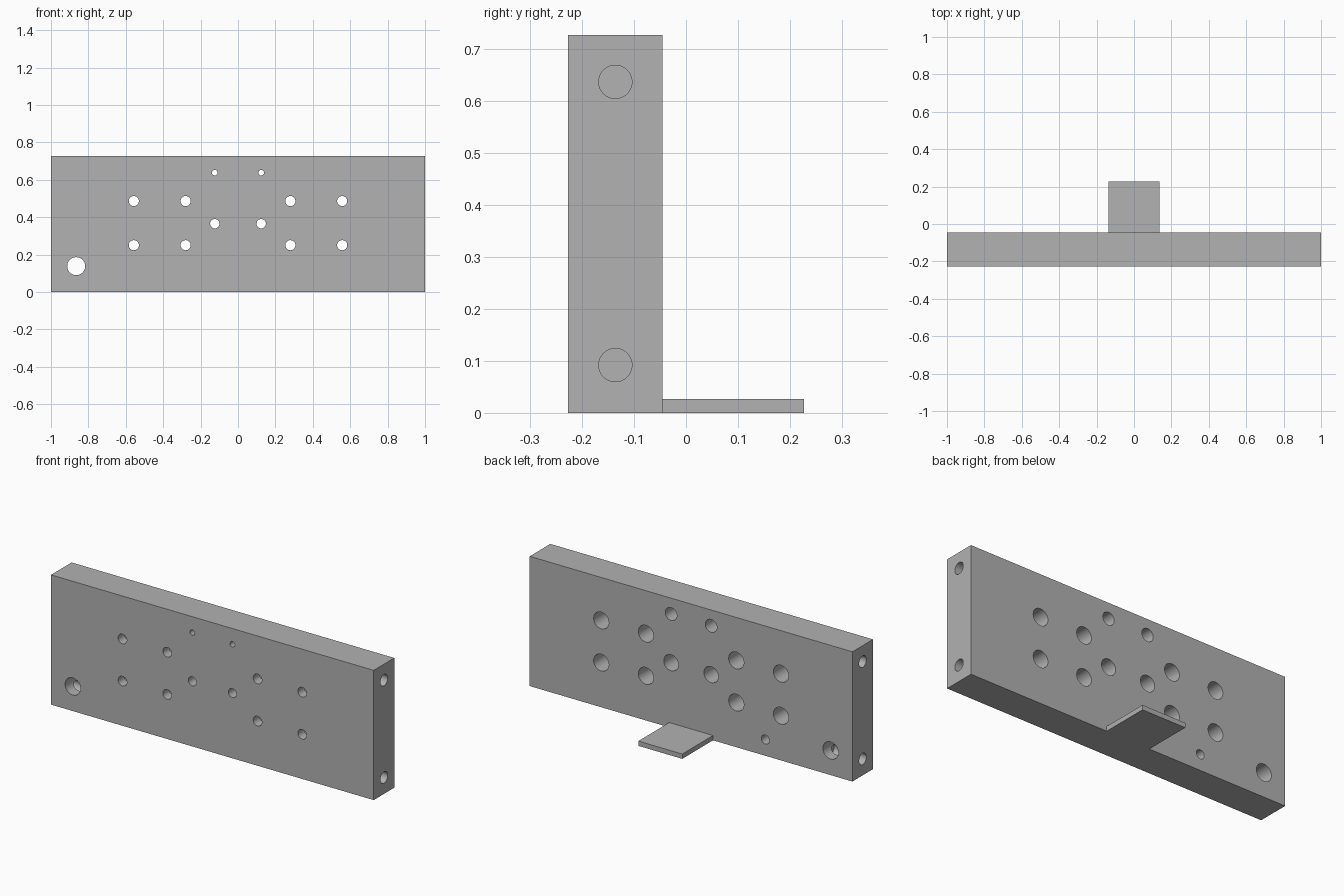
import bpy
import math
from mathutils import Vector

cube = bpy.data.objects.get("Cube")
if cube:
    bpy.data.objects.remove(cube, do_unlink=True)

# Single plain material
grey = bpy.data.materials.new("machined_grey")
grey.use_nodes = True
grey.diffuse_color = (0.445, 0.445, 0.445, 1)
grey.node_tree.nodes["Principled BSDF"].inputs["Base Color"].default_value = grey.diffuse_color

FRONT, BACK, HEIGHT = -0.227, -0.045, 0.727
MID = (FRONT + BACK) / 2
OVER = 0.02  # how far cutters stick out of the surface


def box(name, low, high):
    low, high = Vector(low), Vector(high)
    bpy.ops.mesh.primitive_cube_add(size=1, location=(low + high) / 2)
    obj = bpy.context.object
    obj.name = name
    obj.scale = high - low
    bpy.ops.object.transform_apply(location=False, rotation=False, scale=True)
    obj.data.materials.append(grey)
    return obj


def drill(target, start, end, radius):
    """Cut a round hole between two points."""
    start, end = Vector(start), Vector(end)
    axis = end - start
    bpy.ops.mesh.primitive_cylinder_add(
        vertices=40, radius=radius, depth=axis.length, location=(start + end) / 2,
        rotation=axis.to_track_quat('Z', 'Y').to_euler())
    cutter = bpy.context.object
    cutter.name = "drill_cutter"
    cutter.hide_render = True
    cutter.data.materials.append(grey)
    mod = target.modifiers.new("hole", 'BOOLEAN')
    mod.operation = 'DIFFERENCE'
    mod.solver = 'EXACT'
    mod.object = cutter
    bpy.context.view_layer.objects.active = target
    bpy.ops.object.modifier_apply(modifier=mod.name)
    bpy.data.objects.remove(cutter, do_unlink=True)


def through(x, z, radius):
    drill(plate, (x, FRONT - OVER, z), (x, BACK + OVER, z), radius)


def from_back(x, z, radius, depth):
    drill(plate, (x, BACK + OVER, z), (x, BACK - depth, z), radius)


# Upright plate and rear foot tab
plate = box("upright_plate", (-1, FRONT, 0), (1, BACK, HEIGHT))
tab = box("rear_tab", (-0.136, BACK, 0), (0.136, 0.227, 0.027))

# Counterbored bolt holes: x, z, clearance radius, counterbore radius
bolts = [(x, z, 0.027, 0.047) for x in (0.28, 0.557) for z in (0.25, 0.486)]
bolts += [(0.124, 0.365, 0.025, 0.045), (0.124, 0.638, 0.015, 0.036)]
for side in (-1, 1):
    for x, z, inner, outer in bolts:
        through(side * x, z, inner)
        from_back(side * x, z, outer, 0.127)
    # Blind holes in the end faces
    for z in (0.092, 0.637):
        drill(plate, (side * (1 + OVER), MID, z), (side * 0.8, MID, z), 0.032)

# Large through hole and small blind rear hole
through(-0.865, 0.138, 0.048)
from_back(-0.46, 0.091, 0.025, 0.1)

# Smooth bores, crisp edges
bpy.ops.object.select_all(action='DESELECT')
plate.select_set(True)
bpy.context.view_layer.objects.active = plate
bpy.ops.object.shade_smooth_by_angle(angle=math.radians(30))
